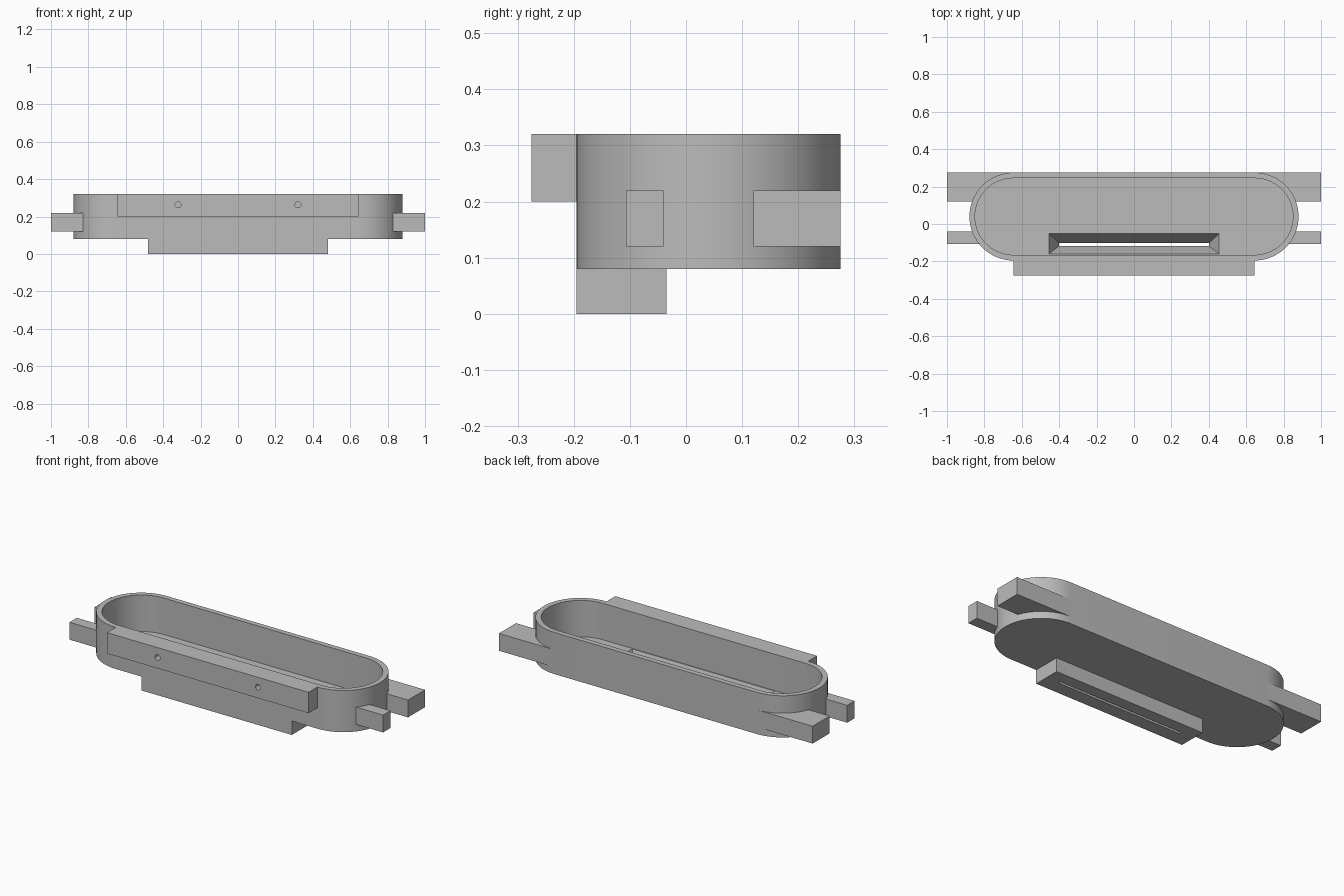
import bpy
import bmesh
import math

cube = bpy.data.objects.get("Cube")
if cube:
    bpy.data.objects.remove(cube, do_unlink=True)

grey = bpy.data.materials.new("plain_grey")
grey.use_nodes = True
grey.diffuse_color = (0.5, 0.5, 0.5, 1)
grey.node_tree.nodes["Principled BSDF"].inputs["Base Color"].default_value = (0.5, 0.5, 0.5, 1)


def loft(name, rings):
    """Closed solid through a stack of matching rings."""
    bm = bmesh.new()
    loops = [[bm.verts.new(p) for p in ring] for ring in rings]
    n = len(loops[0])
    for low, high in zip(loops, loops[1:]):
        for i in range(n):
            j = (i + 1) % n
            bm.faces.new((low[i], low[j], high[j], high[i]))
    bm.faces.new(loops[0][::-1])
    bm.faces.new(loops[-1])
    bmesh.ops.recalc_face_normals(bm, faces=bm.faces)
    mesh = bpy.data.meshes.new(name)
    bm.to_mesh(mesh)
    bm.free()
    mesh.materials.append(grey)
    obj = bpy.data.objects.new(name, mesh)
    bpy.context.collection.objects.link(obj)
    return obj


def rect(x0, x1, y0, y1, z):
    return [(x0, y0, z), (x1, y0, z), (x1, y1, z), (x0, y1, z)]


def box(name, x0, x1, y0, y1, z0, z1):
    return loft(name, [rect(x0, x1, y0, y1, z) for z in (z0, z1)])


def stadium(name, radius, z0, z1, half=0.645, cy=0.04, steps=32):
    outline = []
    for side, start in ((1, -math.pi / 2), (-1, math.pi / 2)):
        for i in range(steps + 1):
            a = start + math.pi * i / steps
            outline.append((side * half + radius * math.cos(a), cy + radius * math.sin(a)))
    return loft(name, [[(x, y, z) for x, y in outline] for z in (z0, z1)])


def hole(name, x, z, r, y0, y1, sides=24):
    angles = [2 * math.pi * i / sides for i in range(sides)]
    return loft(name, [[(x + r * math.cos(a), y, z + r * math.sin(a)) for a in angles]
                       for y in (y0, y1)])


def finish(obj, cutters=()):
    """Cut the part, then smooth only its round faces."""
    bpy.ops.object.select_all(action="DESELECT")
    bpy.context.view_layer.objects.active = obj
    obj.select_set(True)
    for cutter in cutters:
        mod = obj.modifiers.new("cut", "BOOLEAN")
        mod.operation = "DIFFERENCE"
        mod.solver = "EXACT"
        mod.object = cutter
        bpy.ops.object.modifier_apply(modifier=mod.name)
    bpy.ops.object.shade_smooth_by_angle(angle=math.radians(30))


# Cutters: tray cavity, tapered outlet slot, screw holes
cavity = stadium("cavity_cutter", 0.205, 0.11, 0.4)
slot_low = (-0.40, 0.40, -0.117, -0.102)
slot_high = (-0.455, 0.455, -0.16, -0.052)
slot = loft("slot_cutter", [rect(*slot_low, -0.02), rect(*slot_low, 0),
                            rect(*slot_high, 0.11), rect(*slot_high, 0.15)])
holes = [hole("hole_cutter", s * 0.32, 0.263, 0.016, -0.3, -0.215) for s in (-1, 1)]

# Tray with rounded ends
finish(stadium("tray", 0.235, 0.08, 0.32), [cavity, slot])

# Outlet block under the tray
finish(box("outlet_block", -0.48, 0.48, -0.195, -0.035, 0, 0.08), [slot])

# Mounting bar along the front
finish(box("front_bar", -0.643, 0.643, -0.275, -0.195, 0.2, 0.32), holes)

# Side arms, trimmed to the inside of the tray wall
for side, label in ((1, "left"), (-1, "right")):
    x0, x1 = sorted((side * 0.65, side))
    finish(box(label + "_rear_arm", x0, x1, 0.12, 0.275, 0.12, 0.22), [cavity])
    finish(box(label + "_front_arm", x0, x1, -0.107, -0.04, 0.12, 0.22), [cavity])

for cutter in [cavity, slot] + holes:
    bpy.data.objects.remove(cutter, do_unlink=True)
